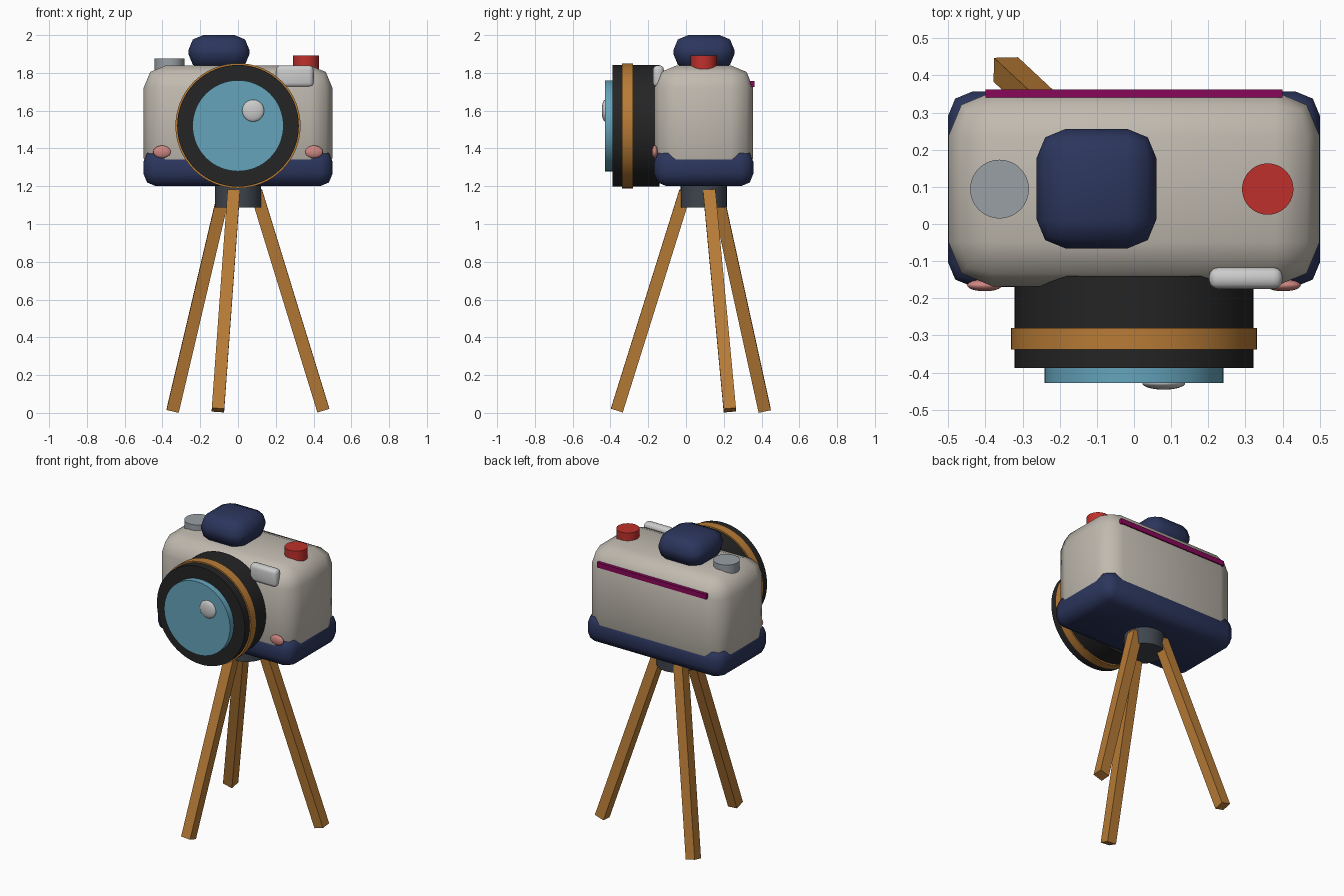
import bpy
from math import cos, sin, radians
from mathutils import Vector, Matrix

if "Cube" in bpy.data.objects:
    bpy.data.objects.remove(bpy.data.objects["Cube"])


def mat(name, *rgb):
    m = bpy.data.materials.new(name)
    m.diffuse_color = (*rgb, 1)
    m.use_nodes = True
    m.node_tree.nodes["Principled BSDF"].inputs["Base Color"].default_value = m.diffuse_color
    return m


BEIGE = mat("warm_beige", 0.53, 0.49, 0.43)
NAVY = mat("navy", 0.025, 0.037, 0.11)
BLACK = mat("black_rubber", 0.018, 0.018, 0.018)
WOOD = mat("orange_wood", 0.48, 0.20, 0.037)
TEAL = mat("teal_glass", 0.13, 0.37, 0.50)
RED = mat("red", 0.52, 0.03, 0.025)
PINK = mat("pink", 0.62, 0.24, 0.22)
MAGENTA = mat("magenta", 0.25, 0.002, 0.10)
SILVER = mat("silver", 0.32, 0.35, 0.38)
PALE = mat("pale_grey", 0.55, 0.55, 0.56)
SLATE = mat("slate", 0.05, 0.06, 0.075)

AXIS_Y = 0.094  # centre line of the tripod and top controls


def finish(name, material):
    ob = bpy.context.object
    ob.name = name
    ob.data.materials.append(material)
    return ob


def box(name, lo, hi, material, bevel=0, segments=2):
    """Box between two corners, optionally with rounded edges."""
    lo, hi = Vector(lo), Vector(hi)
    bpy.ops.mesh.primitive_cube_add(size=1, location=(lo + hi) / 2)
    ob = finish(name, material)
    ob.data.transform(Matrix.Diagonal((*(hi - lo), 1)))
    if bevel:
        mod = ob.modifiers.new("round", 'BEVEL')
        mod.width, mod.segments = bevel, segments
        bpy.ops.object.shade_smooth()
    return ob


def drum(name, radius, start, end, material, along_y=False):
    """Cylinder whose end caps are centred at start and end."""
    start, end = Vector(start), Vector(end)
    bpy.ops.mesh.primitive_cylinder_add(
        vertices=64, radius=radius, depth=(end - start).length,
        location=(start + end) / 2,
        rotation=(radians(90) if along_y else 0, 0, 0))
    ob = finish(name, material)
    bpy.ops.object.shade_smooth_by_angle(angle=radians(30))
    return ob


def ellipsoid(name, centre, radii, material):
    bpy.ops.mesh.primitive_uv_sphere_add(segments=32, ring_count=16, radius=1, location=centre)
    ob = finish(name, material)
    ob.data.transform(Matrix.Diagonal((*radii, 1)))
    bpy.ops.object.shade_smooth()
    return ob


# Body, base and viewfinder hump
box("camera_body", (-0.5, -0.168, 1.23), (0.5, 0.356, 1.84), BEIGE, 0.12)
box("body_base", (-0.501, -0.169, 1.2), (0.501, 0.357, 1.395), NAVY, 0.067)
box("viewfinder_hump", (-0.262, -0.066, 1.82), (0.06, 0.256, 2.0), NAVY, 0.078)

# Lens: barrel, focus ring, glass and highlight
LENS_Z = 1.52
for name, r, y0, y1, m in (("lens_barrel", 0.322, -0.14, -0.388, BLACK),
                           ("focus_ring", 0.331, -0.28, -0.338, WOOD),
                           ("lens_glass", 0.241, -0.36, -0.428, TEAL)):
    drum(name, r, (0, y0, LENS_Z), (0, y1, LENS_Z), m, along_y=True)
ellipsoid("glass_highlight", (0.08, -0.428, 1.6), (0.058, 0.018, 0.058), PALE)

# Top controls, flash and back strip
drum("shutter_button", 0.069, (0.36, AXIS_Y, 1.8), (0.36, AXIS_Y, 1.892), RED)
drum("mode_dial", 0.079, (-0.362, AXIS_Y, 1.8), (-0.362, AXIS_Y, 1.877), SILVER)
box("flash", (0.202, -0.175, 1.724), (0.4, -0.117, 1.84), PALE, 0.024, 3)
box("back_strip", (-0.4, 0.34, 1.724), (0.4, 0.362, 1.757), MAGENTA)

# Cheek spots
for side, x in (("left", -0.402), ("right", 0.402)):
    ellipsoid(f"{side}_cheek", (x, -0.165, 1.382), (0.047, 0.016, 0.033), PINK)

# Tripod: mount and three splayed square legs
drum("tripod_mount", 0.122, (0, AXIS_Y, 1.088), (0, AXIS_Y, 1.21), SLATE)
for i in range(3):
    a = radians(17 + 120 * i)
    foot = Vector((0.472 * cos(a), AXIS_Y + 0.472 * sin(a), 0.0145))
    top = Vector((0.1 * cos(a), AXIS_Y + 0.1 * sin(a), 1.172))
    d = top - foot
    h = d.length / 2
    leg = box(f"tripod_leg_{i + 1}", (-0.033, -0.033, -h), (0.033, 0.033, h), WOOD)
    leg.rotation_euler = Vector((0, 0, 1)).rotation_difference(d).to_euler()
    leg.location = (foot + top) / 2
